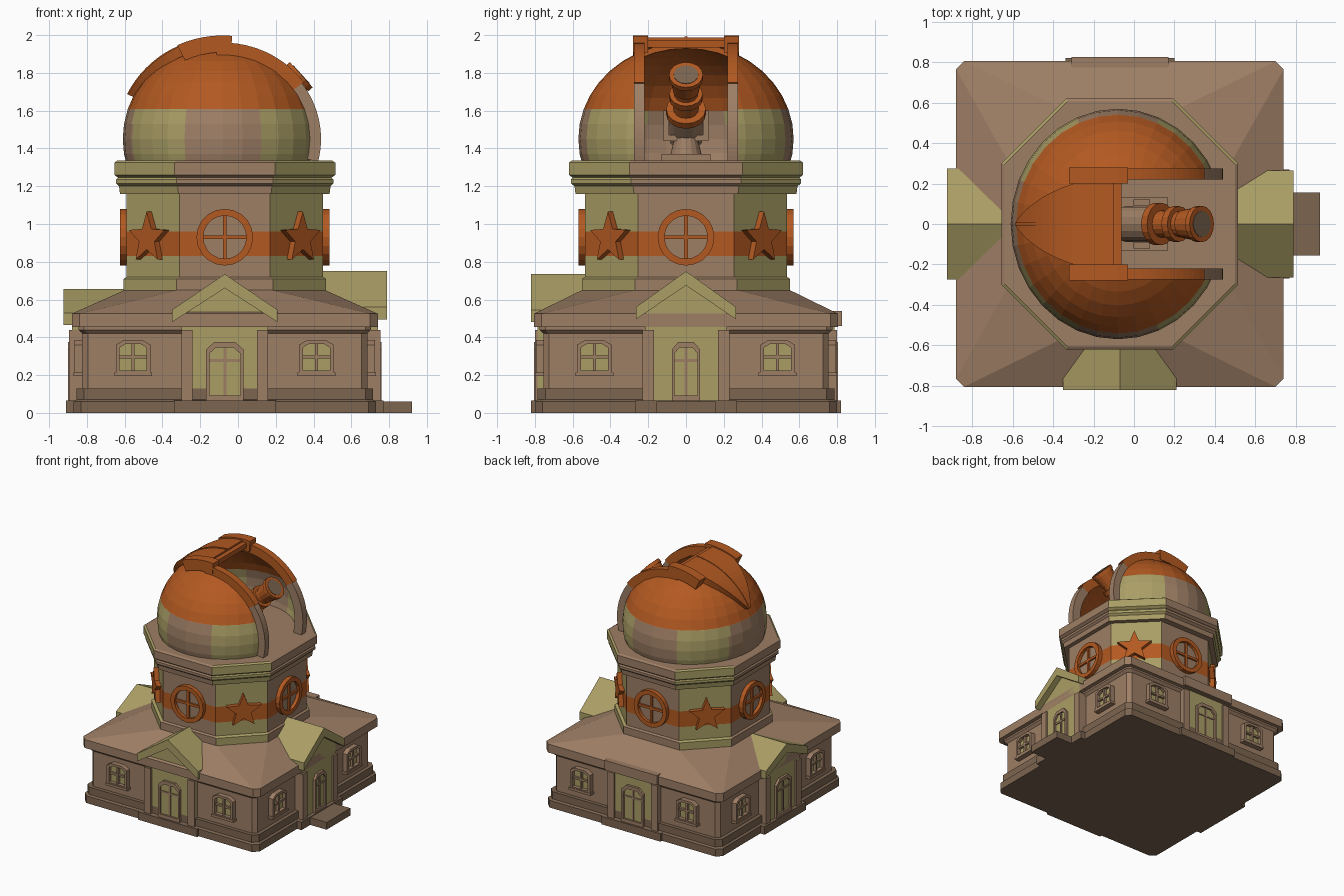
import bpy, bmesh
from math import sin, cos, pi, radians
from mathutils import Vector

if "Cube" in bpy.data.objects:
    bpy.data.objects.remove(bpy.data.objects["Cube"])

CX = -0.07          # axis of the building
DX, DZ = -0.08, 1.45   # dome centre
RX, RY, RZ = 0.53, 0.57, 0.51
FRONT, RIGHT, BACK, LEFT = -pi / 2, 0.0, pi / 2, pi


def material(name, rgb):
    m = bpy.data.materials.new(name)
    m.diffuse_color = (*rgb, 1)
    m.use_nodes = True
    m.node_tree.nodes["Principled BSDF"].inputs["Base Color"].default_value = m.diffuse_color
    return m


BROWN = material("brown_stone", (0.34, 0.21, 0.13))
OLIVE = material("olive_stone", (0.40, 0.34, 0.13))
ORANGE = material("orange_metal", (0.45, 0.10, 0.015))
DARK = material("dark_stone", (0.20, 0.13, 0.08))


def finish(bm, name, mats):
    bmesh.ops.recalc_face_normals(bm, faces=bm.faces)
    me = bpy.data.meshes.new(name)
    bm.to_mesh(me)
    bm.free()
    for m in mats:
        me.materials.append(m)
    ob = bpy.data.objects.new(name, me)
    bpy.context.collection.objects.link(ob)
    return ob


def bridge(bm, a, b, mat=0):
    n = len(a)
    faces = [bm.faces.new((a[i], a[(i + 1) % n], b[(i + 1) % n], b[i])) for i in range(n)]
    for f in faces:
        f.material_index = mat
    return faces


def stack(name, rings, mats, seg=None, diag=None):
    """Eight-sided stack; ring = (half x, half y, corner cut, z)."""
    bm = bmesh.new()
    loops = []
    for hx, hy, c, z in rings:
        q = [(hx, c - hy), (hx, hy - c), (hx - c, hy), (c - hx, hy),
             (-hx, hy - c), (-hx, c - hy), (c - hx, -hy), (hx - c, -hy)]
        loops.append([bm.verts.new((CX + x, y, z)) for x, y in q])
    for i in range(len(loops) - 1):
        m = seg[i] if seg else 0
        fs = bridge(bm, loops[i], loops[i + 1], m)
        if diag is not None and m == 0:
            for f in fs[1::2]:
                f.material_index = diag
    bm.faces.new(loops[0])
    bm.faces.new(loops[-1])
    return finish(bm, name, mats)


def extrude(name, pts, d0, d1, ang, mat, hole=None):
    """Profile (sideways, z) pushed outwards from the axis from d0 to d1."""
    o, t = Vector((cos(ang), sin(ang), 0)), Vector((-sin(ang), cos(ang), 0))
    bm = bmesh.new()

    def loop(p, d):
        return [bm.verts.new(Vector((CX, 0, z)) + o * d + t * u) for u, z in p]
    a, b = loop(pts, d0), loop(pts, d1)
    bridge(bm, a, b)
    if hole:
        us, zs = [p[0] for p in pts], [p[1] for p in pts]
        cu, cz = (min(us) + max(us)) / 2, (min(zs) + max(zs)) / 2
        inner = [(cu + (u - cu) * hole, cz + (z - cz) * hole) for u, z in pts]
        c, d = loop(inner, d0), loop(inner, d1)
        bridge(bm, c, d)
        bridge(bm, a, c)
        bridge(bm, b, d)
    else:
        bm.faces.new(a)
        bm.faces.new(b)
    return finish(bm, name, [mat])


def box(u0, u1, z0, z1):
    return [(u0, z0), (u1, z0), (u1, z1), (u0, z1)]


def arch(u, w, z0, z1, rise):
    return [(u - w, z0), (u + w, z0), (u + w, z1 - rise), (u + w * .55, z1),
            (u - w * .55, z1), (u - w, z1 - rise)]


def circle(r, z, n=20):
    return [(r * cos(2 * pi * i / n), z + r * sin(2 * pi * i / n)) for i in range(n)]


def tube(name, p0, p1, r0, r1, mat, n=16):
    p0, p1 = Vector(p0), Vector(p1)
    q = (p1 - p0).to_track_quat('Z', 'Y')
    bm = bmesh.new()
    a, b = [[bm.verts.new(p + q @ Vector((r * x, r * y, 0))) for x, y in circle(1, 0, n)]
            for p, r in ((p0, r0), (p1, r1))]
    bridge(bm, a, b)
    bm.faces.new(a)
    bm.faces.new(b)
    return finish(bm, name, [mat])


def arc_band(name, a0, a1, r0, r1, edges, mat, n=14):
    """Strip along the dome; edges(t) gives its two y limits."""
    bm = bmesh.new()
    prev = None
    for i in range(n + 1):
        t = i / n
        a = radians(a0 + (a1 - a0) * t)
        ya, yb = edges(t)
        cur = [bm.verts.new((DX + RX * r * cos(a), y, DZ + RZ * r * sin(a)))
               for r, y in ((r0, ya), (r0, yb), (r1, yb), (r1, ya))]
        bridge(bm, prev, cur) if prev else bm.faces.new(cur)
        prev = cur
    bm.faces.new(prev)
    return finish(bm, name, [mat])


# Base, walls and hipped roof
stack("base", [(.80, .80, .04, 0), (.80, .80, .04, .06), (.785, .785, .04, .07), (.785, .785, .04, .13)], [DARK])
stack("walls", [(.755, .755, .03, .12), (.755, .755, .03, .42), (.775, .775, .03, .44), (.775, .775, .03, .48)], [BROWN])
stack("roof", [(.81, .805, .04, .455), (.81, .805, .04, .525), (.53, .55, .28, .65)], [BROWN])

# Entrances: (side, gable peak, gable half width, eave top, gable depth, porch depth, door half width)
for side, ang, peak, hw, ev, gd, pd, dw in (
        ("front", FRONT, .735, .28, .545, .82, .785, .10), ("right", RIGHT, .75, .265, .56, .86, .81, .075),
        ("left", LEFT, .655, .275, .53, .855, .81, .10), ("back", BACK, None, .24, .55, .82, .785, .10)):
    extrude(side + "_porch_base", box(-.27, .27, 0, .065), .7, max(pd + .03, .82), ang, DARK)
    if peak:
        extrude(side + "_gable_roof", [(-hw, ev), (0, peak), (hw, ev), (hw, ev - .065), (0, peak - .075), (-hw, ev - .065)],
                .45, gd, ang, OLIVE)
        k = hw - .05
        extrude(side + "_porch_wall", [(-k, .06), (k, .06), (k, ev - .03), (0, peak - .04), (-k, ev - .03)],
                .5, pd, ang, OLIVE)
    else:
        extrude(side + "_porch_wall", box(-.21, .21, .06, .47), .7, pd, ang, OLIVE)
        extrude(side + "_porch_parapet", box(-hw, hw, .46, .54), .76, .825, ang, BROWN)
    for s in (-1, 1):
        extrude(side + "_porch_pier", box(s * .2 - .03, s * .2 + .03, .06, .44), .7, pd + .015, ang, BROWN)
    extrude(side + "_door_frame", arch(0, dw, .065, .375, .04), .7, pd + .02, ang, BROWN, .82)
    extrude(side + "_door", arch(0, dw * .85, .065, .35, .03), .7, pd + .005, ang, OLIVE)
    extrude(side + "_door_rail", box(-dw * .8, dw * .8, .27, .285), .7, pd + .012, ang, BROWN)
    extrude(side + "_door_bar", box(-.008, .008, .08, .35), .7, pd + .012, ang, BROWN)
    # Paired arched windows
    for u in (-.485, .485):
        extrude(side + "_window_frame", arch(u, .092, .205, .385, .025), .74, .795, ang, BROWN, .78)
        extrude(side + "_window_pane", arch(u, .08, .22, .37, .02), .74, .765, ang, OLIVE)
        extrude(side + "_window_mullion", box(u - .008, u + .008, .22, .37), .74, .785, ang, BROWN)
        extrude(side + "_window_crossbar", box(u - .075, u + .075, .288, .304), .74, .783, ang, BROWN)
        extrude(side + "_window_sill", box(u - .1, u + .1, .195, .215), .74, .80, ang, BROWN)
extrude("entrance_step", box(-.155, .155, 0, .06), .78, .99, RIGHT, DARK)

# Octagonal tower with painted band and cornice
stack("tower", [(.535, .55, .28, .55), (.535, .55, .28, .71), (.52, .535, .28, .72), (.52, .535, .28, .83),
                (.52, .535, .28, .96), (.52, .535, .28, 1.17)], [BROWN, ORANGE, OLIVE], [0, 0, 0, 1, 0], 2)
stack("cornice", [(.555, .585, .31, 1.16), (.56, .59, .31, 1.20), (.575, .61, .32, 1.215), (.575, .61, .32, 1.235),
                  (.565, .60, .31, 1.245), (.585, .62, .32, 1.26), (.585, .62, .32, 1.325), (.57, .605, .31, 1.335)],
      [BROWN, OLIVE], None, 1)

# Round windows on the straight faces, stars on the diagonal ones
for i in range(4):
    ang = i * pi / 2
    d = .52 if i % 2 == 0 else .535
    extrude("round_window_frame", circle(.15, .93), d - .02, d + .035, ang, ORANGE, .76)
    extrude("round_window_pane", circle(.12, .93), d - .02, d + .008, ang, BROWN)
    for bars in (box(-.01, .01, .815, 1.045), box(-.115, .115, .92, .94)):
        extrude("round_window_bar", bars, d - .02, d + .022, ang, ORANGE)
    star = [((.14 if k % 2 == 0 else .06) * sin(k * pi / 5), .925 + (.14 if k % 2 == 0 else .06) * cos(k * pi / 5))
            for k in range(10)]
    extrude("star", star, .53, .585, ang + pi / 4, ORANGE)

# Dome shell with a slit open towards +x
bm = bmesh.new()
bmesh.ops.create_uvsphere(bm, u_segments=32, v_segments=20, radius=1)
for v in bm.verts:
    v.co = (DX + RX * v.co.x, RY * v.co.y, DZ + RZ * v.co.z)
SLIT = .235
for co, no in (((0, 0, 1.32), (0, 0, 1)), ((0, 0, 1.61), (0, 0, 1)), ((0, SLIT, 0), (0, 1, 0)),
               ((0, -SLIT, 0), (0, 1, 0)), ((DX - .02, 0, 0), (1, 0, 0))):
    bmesh.ops.bisect_plane(bm, geom=bm.verts[:] + bm.edges[:] + bm.faces[:], plane_co=co, plane_no=no)
dead = []
for f in bm.faces:
    c = f.calc_center_median()
    if c.z < 1.32 or (abs(c.y) < SLIT and c.x > DX - .02):
        dead.append(f)
    az = Vector((c.x - DX, c.y)).angle_signed(Vector((1, 0)), 0)
    f.material_index = 1 if c.z > 1.61 else (2 if cos(4 * az) < -.2 else 0)
bmesh.ops.delete(bm, geom=dead, context='FACES')
dome = finish(bm, "dome", [BROWN, ORANGE, OLIVE])
shell = dome.modifiers.new("thickness", 'SOLIDIFY')
shell.thickness = .03
shell.offset = -1

# Slit rails, end caps and the raised shutter
for s in (-1, 1):
    arc_band("slit_rail", 36, 94, .86, 1.0, lambda t: (s * .22, s * .275), ORANGE)
    arc_band("slit_rail_lower", -14, 36, .84, .98, lambda t: (s * .22, s * .275), BROWN)
    arc_band("rail_cap", 85, 115, .9, 1.075, lambda t: (s * .2, s * .28), ORANGE, 6)


def shutter_edge(t):
    w = .22 * (1 - t ** 1.7) + .015
    return -w, w


arc_band("shutter", 92, 154, .95, 1.055, shutter_edge, ORANGE)
arc_band("shutter_ridge", 92, 154, 1.0, 1.065, lambda t: (-.008, .008), ORANGE)
arc_band("slit_crossbar", 88, 93, .95, 1.03, lambda t: (-.22, .22), ORANGE, 2)

# Telescope on its pier and fork
tip, axis = Vector((.335, 0, 1.79)), Vector((.74, 0, .67)).normalized()
for name, a, b, r0, r1, mat in (
        ("telescope_rear", .60, .50, .05, .085, BROWN), ("telescope_body", .50, .30, .09, .09, BROWN),
        ("telescope_collar", .31, .27, .105, .105, ORANGE), ("telescope_tube", .30, .08, .068, .062, ORANGE),
        ("telescope_ring", .19, .15, .088, .088, ORANGE), ("telescope_hood", .12, .02, .07, .085, ORANGE)):
    tube(name, tip - axis * a, tip - axis * b, r0, r1, mat)
tube("telescope_rim", tip - axis * .03, tip, .09, .09, ORANGE)
tube("telescope_lens", tip - axis * .02, tip + axis * .003, .065, .065, DARK)
mx = (tip - axis * .40).x - CX
extrude("pier_base", box(-.13, .13, 1.33, 1.37), mx - .13, mx + .13, RIGHT, BROWN)
tube("pier", (mx + CX, 0, 1.36), (mx + CX, 0, 1.46), .085, .06, BROWN)
extrude("fork", [(-.12, 1.44), (.12, 1.44), (.12, 1.6), (.09, 1.6), (.09, 1.47), (-.09, 1.47), (-.09, 1.6), (-.12, 1.6)],
        mx - .04, mx + .04, RIGHT, BROWN)
